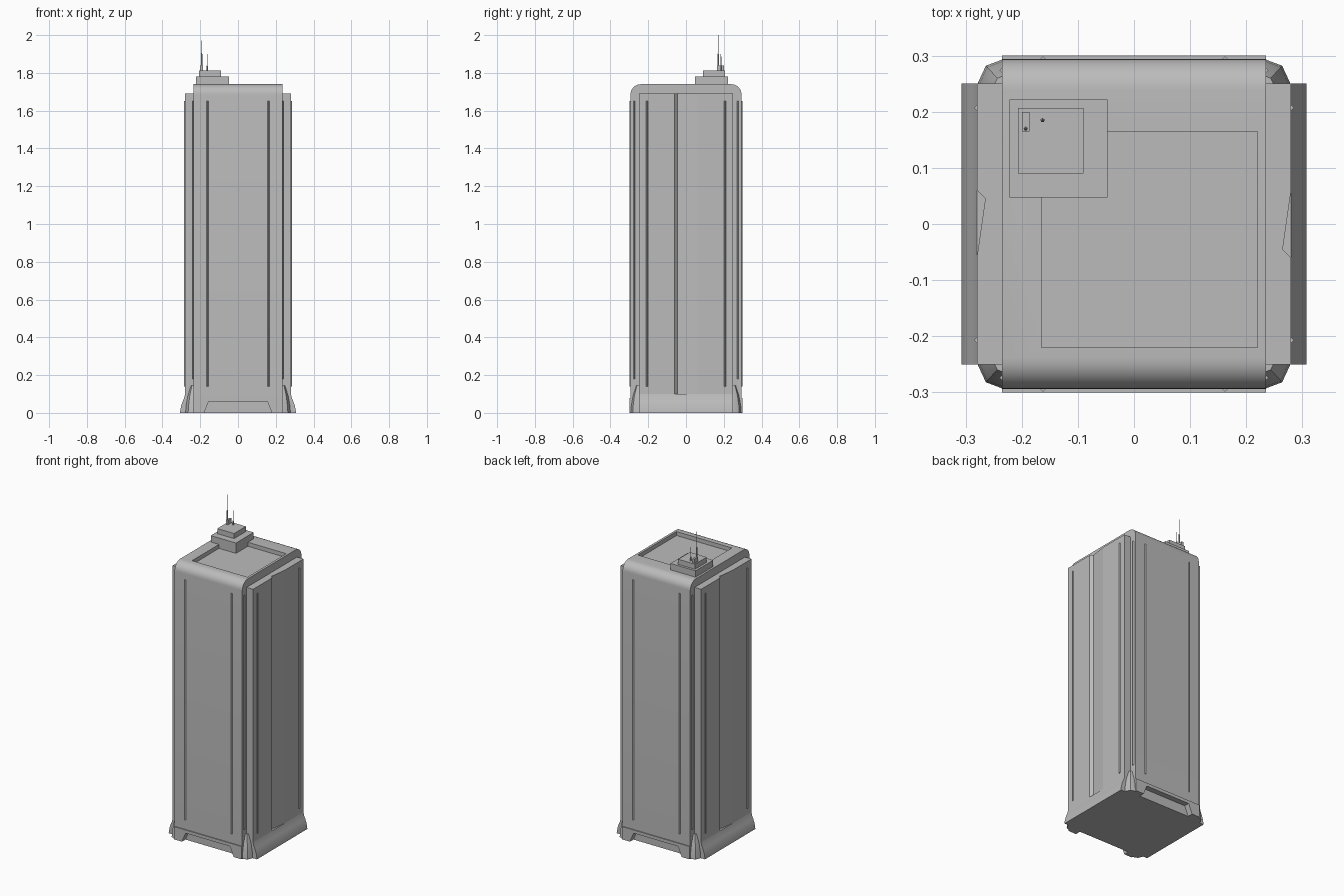
import bpy, bmesh, math
from mathutils import Vector

cube = bpy.data.objects.get("Cube")
if cube:
    bpy.data.objects.remove(cube, do_unlink=True)

stone = bpy.data.materials.new("grey_concrete")
stone.use_nodes = True
stone.diffuse_color = (0.5, 0.5, 0.5, 1)
stone.node_tree.nodes["Principled BSDF"].inputs["Base Color"].default_value = (0.5, 0.5, 0.5, 1)


def finish(name, bm, smooth=False):
    bmesh.ops.recalc_face_normals(bm, faces=bm.faces)
    mesh = bpy.data.meshes.new(name)
    bm.to_mesh(mesh)
    bm.free()
    mesh.materials.append(stone)
    ob = bpy.data.objects.new(name, mesh)
    bpy.context.collection.objects.link(ob)
    if smooth:
        bpy.ops.object.select_all(action='DESELECT')
        ob.select_set(True)
        bpy.context.view_layer.objects.active = ob
        bpy.ops.object.shade_smooth_by_angle(angle=math.radians(35))
    return ob


def loft(name, rings, smooth=False):
    """Skin matching rings of points and cap both ends."""
    bm = bmesh.new()
    loops = [[bm.verts.new(p) for p in ring] for ring in rings]
    n = len(loops[0])
    for low, high in zip(loops, loops[1:]):
        for i in range(n):
            j = (i + 1) % n
            bm.faces.new((low[i], low[j], high[j], high[i]))
    bm.faces.new(loops[0])
    bm.faces.new(loops[-1])
    return finish(name, bm, smooth)


def prism(name, outline, axis, start, end, smooth=False):
    """Extrude a 2D outline along x, y or z."""
    def place(p, t):
        return {'x': (t, p[0], p[1]), 'y': (p[0], t, p[1]), 'z': (p[0], p[1], t)}[axis]
    return loft(name, [[place(p, t) for p in outline] for t in (start, end)], smooth)


def box(name, x0, x1, y0, y1, z0, z1):
    return prism(name, [(x0, y0), (x1, y0), (x1, y1), (x0, y1)], 'z', z0, z1)


def spike(name, x, y, levels):
    """Thin five-sided mast given as (radius, height) pairs."""
    rings = [[(x + r * math.sin(k * math.tau / 5), y + r * math.cos(k * math.tau / 5), z)
              for k in range(5)] for r, z in levels]
    return loft(name, rings)


# Main slab: side profile with rounded roof edges
R, Y, TOP = 0.055, 0.294, 1.74
arc = [(Y - R + R * math.cos(a), TOP - R + R * math.sin(a))
       for a in (math.pi / 2 * k / 8 for k in range(9))]
half = [(0.265, 0), (0.265, 0.06), (Y, 0.06)] + arc
profile = half + [(-y, z) for y, z in reversed(half)]
slab = prism("main_slab", profile, 'x', -0.235, 0.235, True)

# Sunken roof deck
cutter = box("roof_cutter", -0.165, 0.22, -0.22, 0.165, 1.715, 1.8)
cutter.hide_render = True
cutter.hide_viewport = True
cut = slab.modifiers.new("roof_recess", 'BOOLEAN')
cut.object = cutter
cut.solver = 'EXACT'

# Front and back plinths with a trapezoid opening
arch = [(-0.235, 0), (-0.18, 0), (-0.155, 0.06), (0.155, 0.06),
        (0.18, 0), (0.235, 0), (0.235, 0.08), (-0.235, 0.08)]
for label, s in (("front", -1), ("back", 1)):
    prism(label + "_plinth", arch, 'y', s * 0.264, s * 0.3)

# Side wings with an uneven groove, and their flared feet
wing = [(0.2, -0.25), (0.28, -0.25), (0.28, -0.06), (0.265, -0.045),
        (0.28, 0.06), (0.28, 0.25), (0.2, 0.25)]
flare = [(0.2, 0), (0.307, 0), (0.306, 0.012), (0.3, 0.04), (0.293, 0.06),
         (0.286, 0.076), (0.28, 0.1), (0.2, 0.1)]
for label, s in (("left", 1), ("right", -1)):
    prism(label + "_wing", [(s * x, s * y) for x, y in wing], 'z', 0.1, 1.69)
    prism(label + "_flared_foot", [(s * x, z) for x, z in flare], 'y', -0.25, 0.25, True)

# Corner buttresses that taper upward
foot = [(0.225, 0.24), (0.278, 0.24), (0.278, 0.252), (0.264, 0.282), (0.235, 0.293), (0.225, 0.293)]
pivot = Vector((0.23, 0.245))
for sx in (-1, 1):
    for sy in (-1, 1):
        rings = []
        for scale, z in ((1, 0), (0.93, 0.04), (0.75, 0.09), (0.4, 0.145)):
            pts = [pivot + (Vector(p) - pivot) * scale for p in foot]
            rings.append([(sx * p.x, sy * p.y, z) for p in pts])
        loft("corner_buttress", rings, True)

# Thin triangular ribs on every wall
W, H = 0.005, 0.005
for sx in (-1, 1):
    for sy in (-1, 1):
        x, y = sx * 0.162, sy * Y
        prism("slab_rib", [(x - W, y), (x, y + sy * H), (x + W, y)], 'z', 0.14, 1.65)
        x, y = sx * 0.28, sy * 0.207
        prism("wing_rib", [(x, y - W), (x + sx * H, y), (x, y + W)], 'z', 0.14, 1.65)
        x, y = sx * 0.235, sy * 0.274
        prism("corner_rib", [(x, y - W), (x + sx * H, y), (x, y + W)], 'z', 0.18, 1.65)

# Stepped rooftop plant room and masts
box("plant_room_lower", -0.222, -0.047, 0.047, 0.222, 1.71, 1.78)
box("plant_room_upper", -0.207, -0.09, 0.09, 0.207, 1.78, 1.812)
box("mast_block", -0.2, -0.186, 0.165, 0.2, 1.812, 1.84)
spike("tall_mast", -0.193, 0.17, [(0.004, 1.81), (0.004, 1.9), (0.0015, 1.905), (0.001, 2.0)])
spike("short_mast", -0.163, 0.185, [(0.004, 1.81), (0.004, 1.835), (0.002, 1.84), (0.0015, 1.9)])
